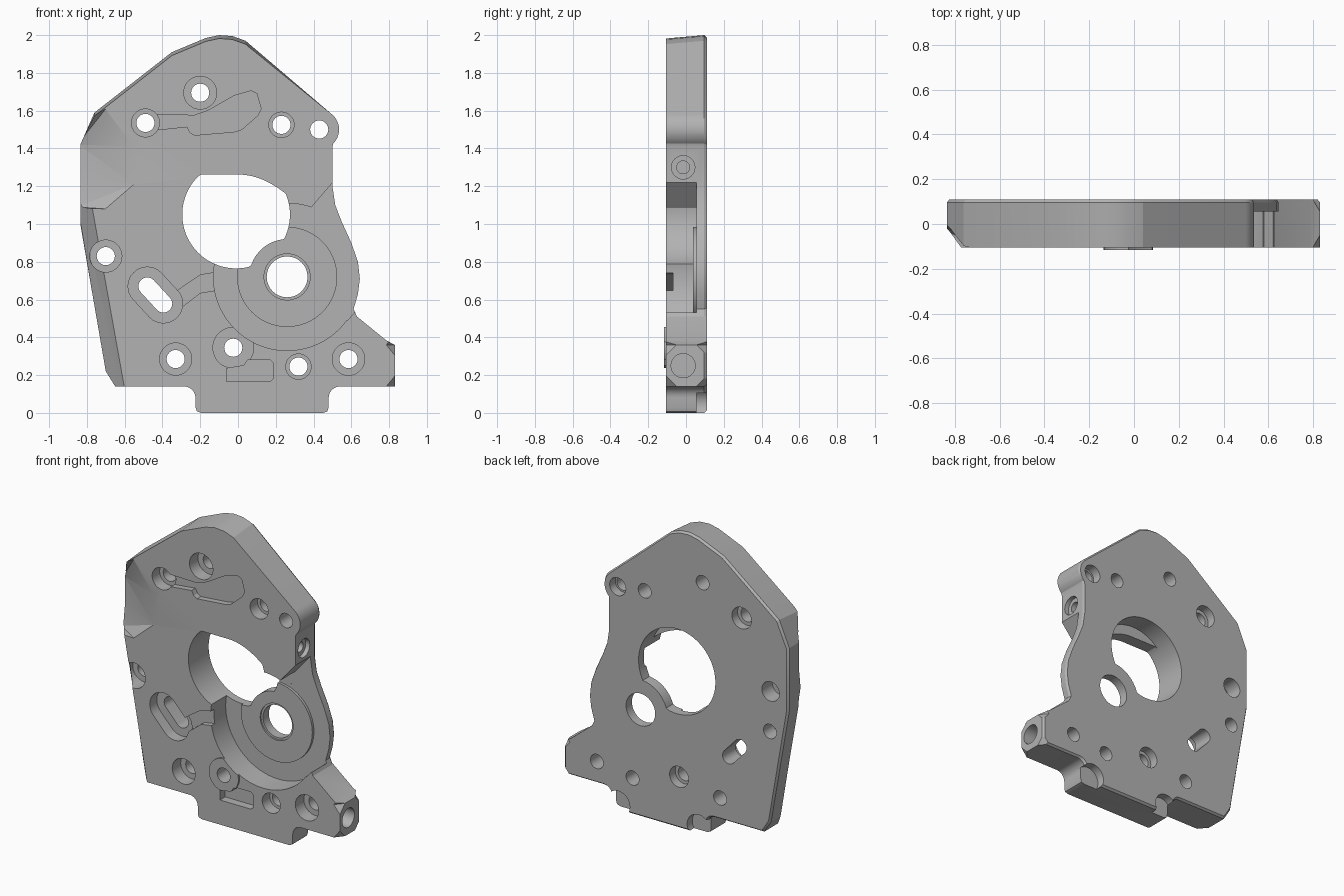
import bpy, bmesh
from math import cos, sin, pi, radians, hypot
from mathutils import Vector

old = bpy.data.objects.get("Cube")
if old:
    bpy.data.objects.remove(old)

FRONT, BACK = -0.105, 0.11
grey = bpy.data.materials.new("machined_grey")
grey.use_nodes = True
grey.diffuse_color = (0.45, 0.45, 0.45, 1)
grey.node_tree.nodes["Principled BSDF"].inputs["Base Color"].default_value = grey.diffuse_color


def finish(name, bm):
    bmesh.ops.recalc_face_normals(bm, faces=bm.faces)
    mesh = bpy.data.meshes.new(name)
    bm.to_mesh(mesh)
    bm.free()
    mesh.materials.append(grey)
    ob = bpy.data.objects.new(name, mesh)
    bpy.context.collection.objects.link(ob)
    return ob


def loft(name, loops):
    """Solid through matching loops of 3D points."""
    bm = bmesh.new()
    rings = [[bm.verts.new(p) for p in loop] for loop in loops]
    n = len(rings[0])
    for a, b in zip(rings, rings[1:]):
        for i in range(n):
            j = (i + 1) % n
            bm.faces.new((a[i], a[j], b[j], b[i]))
    bm.faces.new(rings[0])
    bm.faces.new(rings[-1])
    return finish(name, bm)


def prism(name, pts, y0, y1):
    return loft(name, [[(x, y, z) for x, z in pts] for y in (y0, y1)])


def hull(name, pts):
    bm = bmesh.new()
    for p in pts:
        bm.verts.new(p)
    res = bmesh.ops.convex_hull(bm, input=bm.verts)
    loose = [v for v in bm.verts if not v.link_faces]
    bmesh.ops.delete(bm, geom=loose, context='VERTS')
    return finish(name, bm)


def arc(cx, cz, r, a0=0, a1=360, n=40):
    full = a1 - a0 == 360
    steps = n if full else n + 1
    return [(cx + r * cos(radians(a0 + (a1 - a0) * i / n)),
             cz + r * sin(radians(a0 + (a1 - a0) * i / n))) for i in range(steps)]


def combine(target, tool, op='DIFFERENCE'):
    mod = target.modifiers.new("combine", 'BOOLEAN')
    mod.operation, mod.object, mod.solver = op, tool, 'EXACT'
    bpy.context.view_layer.objects.active = target
    bpy.ops.object.modifier_apply(modifier=mod.name)
    bpy.data.objects.remove(tool)


def cut(pts, y0, y1):
    combine(plate, prism("cutter", pts, y0, y1))


# Plate outline, clockwise from the lower left corner
outline = [(-0.65, 0.14), (-0.70, 0.22), (-0.835, 1.0), (-0.835, 1.42), (-0.76, 1.59),
           (-0.35, 1.91), (-0.17, 1.985), (-0.10, 2.0), (-0.03, 1.995), (0.04, 1.97)]
outline += arc(0.43, 1.5, 0.105, 52, -45, 14)
outline += [(0.50, 1.41), (0.50, 1.20), (0.515, 1.10), (0.55, 1.01), (0.60, 0.90), (0.635, 0.80),
            (0.645, 0.71), (0.635, 0.63), (0.612, 0.55), (0.63, 0.51), (0.79, 0.38), (0.83, 0.36),
            (0.83, 0.14)]
outline += arc(0.54, 0.08, 0.06, 90, 180, 6)
outline += [(0.48, 0.03), (0.473, 0.008), (0.45, 0.0), (-0.195, 0.0), (-0.218, 0.008), (-0.225, 0.03)]
outline += arc(-0.285, 0.08, 0.06, 0, 90, 6)

# Plate body with a slight draft at the top and a chamfered rear rim
front = [(x, FRONT, z - (0.018 if z > 1.58 and x < 0.2 else 0)) for x, z in outline]
middle = [(x, BACK - 0.014, z) for x, z in outline]
rear = [(x * 0.986, BACK, 1 + (z - 1) * 0.988) for x, z in outline]
plate = loft("housing_plate", [front, middle, rear])

# Raised screw boss
combine(plate, prism("boss", arc(-0.025, 0.345, 0.11), -0.117, 0.0), 'UNION')

# Faceted scoop and long chamfer on the right-hand edge
combine(plate, hull("scoop", [
    (-0.70, -0.106, 1.61), (-0.55, -0.106, 1.41), (-0.55, -0.106, 1.21), (-0.70, -0.106, 1.08),
    (-0.70, -0.2, 1.61), (-0.55, -0.2, 1.41), (-0.55, -0.2, 1.21), (-0.70, -0.2, 1.08),
    (-0.85, 0.0, 1.42), (-0.85, 0.0, 1.24), (-0.85, -0.02, 1.09),
    (-0.95, -0.2, 1.60), (-0.95, -0.2, 1.08)]))
combine(plate, hull("edge_chamfer", [
    (-0.78, -0.107, 1.14), (-0.852, 0.0, 1.12), (-0.95, -0.2, 1.14), (-0.78, -0.2, 1.14),
    (-0.59, -0.107, 0.08), (-0.68, 0.0, 0.08), (-0.95, -0.2, 0.08), (-0.59, -0.2, 0.08)]))

# Gear pocket, open to the side, with a raised bearing seat
HX, HZ = 0.26, 0.72
cut(arc(HX, HZ, 0.39, n=72), -0.3, 0.055)
cut([(HX, HZ), (0.58, 0.49), (0.615, 0.53), (0.8, 0.6), (0.8, 1.15), (0.52, 1.242), (0.39, 1.09)],
    -0.3, 0.0552)
combine(plate, prism("seat", arc(HX, HZ, 0.265, n=64), 0.038, 0.08), 'UNION')
cut(arc(HX, HZ, 0.108, n=48), -0.3, 0.3)
cut(arc(HX, HZ, 0.122, n=48), -0.3, 0.048)

# Main opening: round at the rear, with a flattened top at the front
opening = []
for x, z in arc(-0.01, 1.05, 0.285, n=80):
    d = hypot(x - HX, z - HZ)
    if d < 0.2:
        x, z = HX + (x - HX) * 0.2 / d, HZ + (z - HZ) * 0.2 / d
    opening.append((x, z))
cut(opening, -0.02, 0.3)
cut([(x, min(z, 1.262 - 1.6 * max(x, 0) ** 2)) for x, z in opening], -0.3, 0.0)

# Shallow recesses in the front face
cut([(-0.46, 1.58), (-0.23, 1.575), (-0.16, 1.60), (-0.02, 1.68), (0.07, 1.705), (0.10, 1.69),
     (0.122, 1.61), (0.105, 1.575), (0.02, 1.50), (-0.02, 1.488), (-0.23, 1.47), (-0.255, 1.485),
     (-0.27, 1.515), (-0.46, 1.495)], -0.3, -0.065)
cut([(-0.38, 0.60), (-0.29, 0.67), (-0.20, 0.73), (-0.08, 0.75), (-0.08, 0.655), (-0.20, 0.635),
     (-0.31, 0.55)], -0.3, -0.07)
cut([(-0.06, 0.165), (0.17, 0.165), (0.185, 0.18), (0.185, 0.265), (0.17, 0.28), (0.05, 0.28),
     (0.03, 0.25), (-0.06, 0.235)], -0.3, -0.05)


# Slanted slot inside a stepped pocket
def slot(r):
    return arc(-0.48, 0.67, r, 45, 225, 16) + arc(-0.395, 0.578, r, 225, 405, 16)


cut(slot(0.102), -0.3, -0.03)
cut(slot(0.047), -0.3, 0.3)

# Screw holes: x, z, front counterbore radius and depth, rear counterbore radius
holes = [(-0.20, 1.695, 0.087, 0.09, 0), (-0.49, 1.535, 0.074, 0.08, 0.072),
         (0.23, 1.525, 0.067, 0.08, 0), (0.43, 1.50, 0, 0, 0.06),
         (-0.70, 0.83, 0.085, 0.11, 0), (-0.33, 0.285, 0.085, 0.09, 0),
         (-0.025, 0.345, 0, 0, 0.07), (0.32, 0.245, 0.067, 0.08, 0),
         (0.585, 0.285, 0.086, 0.09, 0)]
for x, z, r, depth, rear_r in holes:
    cut(arc(x, z, 0.048, n=32), -0.3, 0.3)
    if r:
        cut(arc(x, z, r, n=40), -0.3, FRONT + depth)
    if rear_r:
        cut(arc(x, z, rear_r, n=40), 0.05, 0.3)

# Blind rear dowel hole and the two half-round rear notches on the foot
cut(arc(-0.705, 1.10, 0.065), 0.0, 0.3)
for x in (-0.17, 0.425):
    cut(arc(x, 0.045, 0.085), 0.055, 0.3)


# Sideways threaded holes
def side_hole(y, z, r, x0, x1):
    combine(plate, loft("side_hole", [[(x, y + a, z + b) for a, b in arc(0, 0, r, n=32)]
                                      for x in (x0, x1)]))


side_hole(-0.015, 1.30, 0.062, 0.47, 0.7)
side_hole(-0.015, 1.30, 0.034, 0.37, 0.7)
side_hole(-0.015, 0.25, 0.064, 0.70, 1.0)

# Clipped corners on the end of the mounting arm
for y, sy in ((FRONT, 1), (BACK, -1)):
    for z, sz in ((0.14, 1), (0.36, -1)):
        corner = Vector((0.83, y, z))
        far = corner + Vector((0.05, -0.05 * sy, -0.05 * sz))
        legs = [corner + Vector(v) for v in ((-0.045, 0, 0), (0, 0.055 * sy, 0), (0, 0, 0.055 * sz))]
        out = [p + Vector(v) for p, v in zip(legs, ((0, -0.05 * sy, -0.05 * sz),
                                                    (0.05, 0, -0.05 * sz), (0.05, -0.05 * sy, 0)))]
        combine(plate, hull("corner", legs + out + [far]))

# Smooth the bores, keep the machined edges crisp
bpy.ops.object.select_all(action='DESELECT')
plate.select_set(True)
bpy.context.view_layer.objects.active = plate
bpy.ops.object.shade_smooth_by_angle(angle=radians(20))
